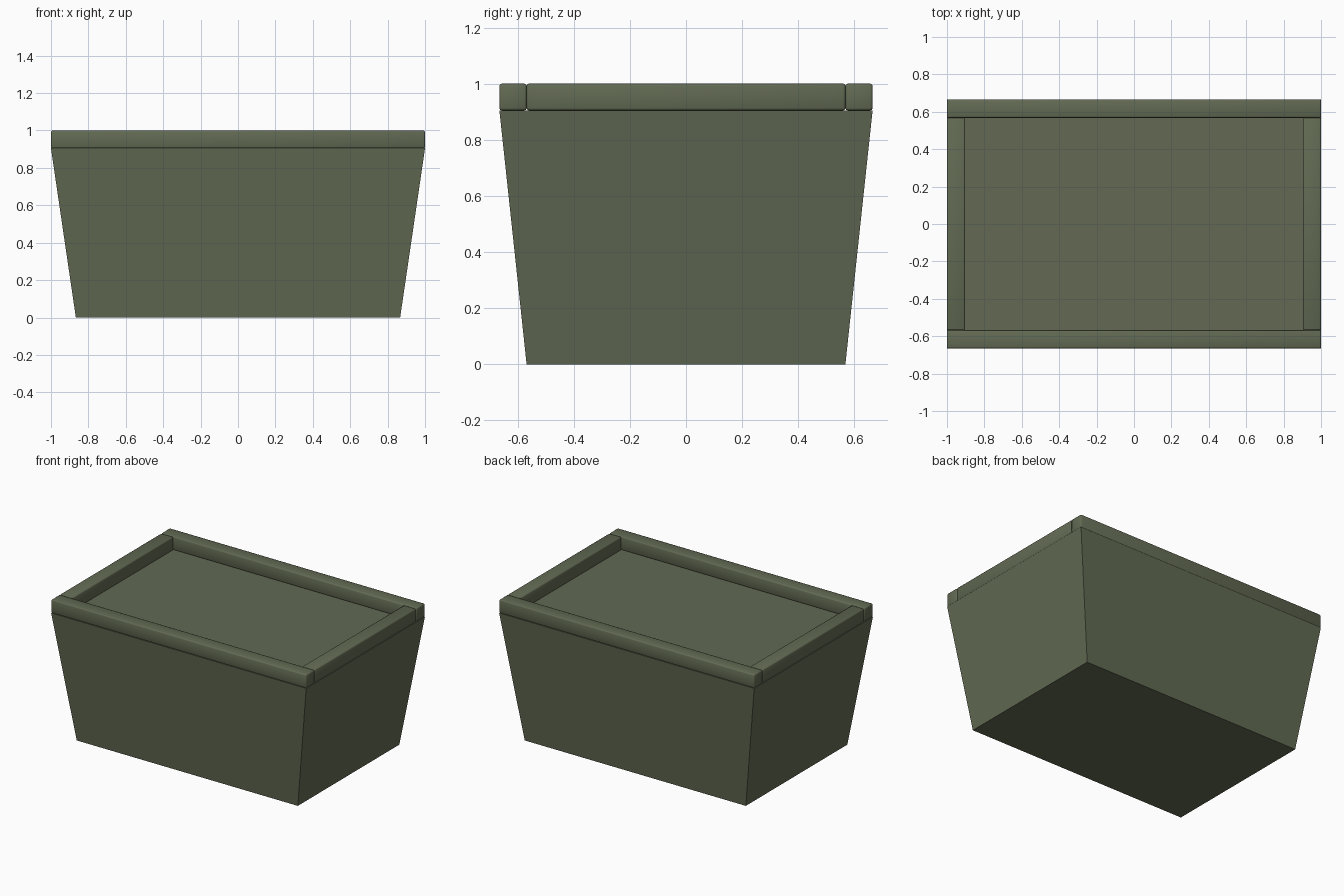
import bpy
import bmesh

cube = bpy.data.objects.get("Cube")
if cube:
    bpy.data.objects.remove(cube, do_unlink=True)

# Single dull olive colour
olive = bpy.data.materials.new("olive_green")
olive.use_nodes = True
colour = (0.122, 0.144, 0.086, 1)
olive.diffuse_color = colour
olive.node_tree.nodes["Principled BSDF"].inputs["Base Color"].default_value = colour

HALF_X, HALF_Y = 1.0, 0.665      # outer half sizes at the rim
BASE_X, BASE_Y = 0.867, 0.568    # half sizes at the ground
BODY_TOP, TOP = 0.905, 1.0
RIM = 0.097                      # rim bar width


def add_box(name, low, high):
    """Axis-aligned box between two corners."""
    bm = bmesh.new()
    bmesh.ops.create_cube(bm, size=1)
    for v in bm.verts:
        for i in range(3):
            v.co[i] = high[i] if v.co[i] > 0 else low[i]
    mesh = bpy.data.meshes.new(name)
    bm.to_mesh(mesh)
    bm.free()
    mesh.materials.append(olive)
    obj = bpy.data.objects.new(name, mesh)
    bpy.context.collection.objects.link(obj)
    return obj


def add_bar(name, low, high):
    """Rim bar with softly rounded edges."""
    bar = add_box(name, low, high)
    bar.data.polygons.foreach_set("use_smooth", [True] * len(bar.data.polygons))
    bevel = bar.modifiers.new("rounded_edges", "BEVEL")
    bevel.width = 0.008
    bevel.segments = 2


# Tapered solid body with a flat top
body = add_box("tapered_body", (-HALF_X, -HALF_Y, 0), (HALF_X, HALF_Y, BODY_TOP))
for v in body.data.vertices:
    if v.co.z < BODY_TOP / 2:
        v.co.x *= BASE_X / HALF_X
        v.co.y *= BASE_Y / HALF_Y

# Long rim bars span the full width
inner_x, inner_y = HALF_X - RIM, HALF_Y - RIM
add_bar("front_rim", (-HALF_X, -HALF_Y, BODY_TOP), (HALF_X, -inner_y, TOP))
add_bar("back_rim", (-HALF_X, inner_y, BODY_TOP), (HALF_X, HALF_Y, TOP))

# Short rim bars fit between them
add_bar("left_rim", (inner_x, -inner_y, BODY_TOP), (HALF_X, inner_y, TOP))
add_bar("right_rim", (-HALF_X, -inner_y, BODY_TOP), (-inner_x, inner_y, TOP))
